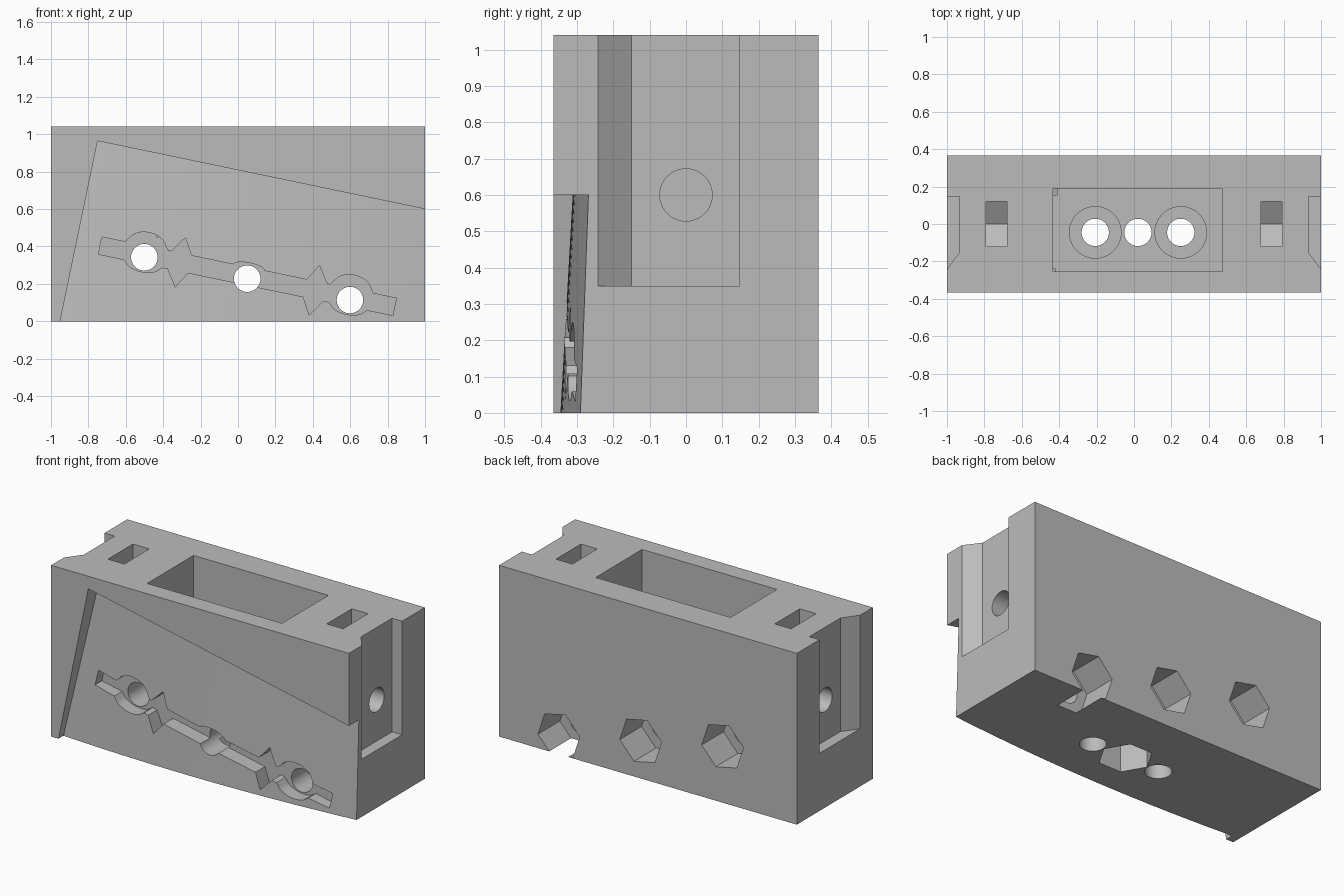
import bpy
import bmesh
import math
from mathutils import Vector, Matrix

if "Cube" in bpy.data.objects:
    bpy.data.objects.remove(bpy.data.objects["Cube"], do_unlink=True)

TILT = math.atan(0.208)
COS, SIN = math.cos(TILT), math.sin(TILT)


def tilted(u, y, v):
    """Point in the slanted frame of the front recess."""
    return Vector((u * COS + v * SIN, y, v * COS - u * SIN))


def prism(name, outline, offset):
    """Solid made by sweeping a closed outline along an offset."""
    bm = bmesh.new()
    face = bm.faces.new([bm.verts.new(p) for p in outline])
    swept = bmesh.ops.extrude_face_region(bm, geom=[face])["geom"]
    bmesh.ops.translate(bm, vec=Vector(offset),
                        verts=[g for g in swept if isinstance(g, bmesh.types.BMVert)])
    bmesh.ops.recalc_face_normals(bm, faces=bm.faces)
    mesh = bpy.data.meshes.new(name)
    bm.to_mesh(mesh)
    bm.free()
    obj = bpy.data.objects.new(name, mesh)
    bpy.context.collection.objects.link(obj)
    return obj


def ring(radius, sides):
    return [(radius * math.cos(2 * math.pi * i / sides),
             radius * math.sin(2 * math.pi * i / sides)) for i in range(sides)]


def upright(name, x, y, low, high, radius, sides=48):
    return prism(name, [(x + a, y + b, low) for a, b in ring(radius, sides)],
                 (0, 0, high - low))


def through(name, u, v, front, back, radius, sides=48):
    return prism(name, [tilted(u + a, front, v + b) for a, b in ring(radius, sides)],
                 (0, back - front, 0))


# Main block
W, D, H = 1.0, 0.365, 1.04
block = prism("clamp_block", [(-W, -D, 0), (W, -D, 0), (W, D, 0), (-W, D, 0)], (0, 0, H))
cutters = []

# Slanted front recess with a gently bulging, leaning floor
LOW, TOP = -0.4, 0.791
U0, U1, STEPS = -0.931, 1.25, 40


def floor_y(u, v):
    return -0.345 + 0.055 * v + 0.045 * u * u


section = [U0 + (U1 - U0) * i / STEPS for i in range(STEPS + 1)]
recess = prism("front_recess", [tilted(u, floor_y(u, LOW), LOW) for u in section]
               + [tilted(U1, -0.6, LOW), tilted(U0, -0.6, LOW)],
               tilted(0, 0, TOP - LOW))
for vert in recess.data.vertices:
    u = vert.co.x * COS - vert.co.z * SIN
    v = vert.co.x * SIN + vert.co.z * COS
    if v > 0 and vert.co.y > -0.55:
        vert.co.y = floor_y(u, v)
cutters.append(recess)

# Outline of the groove: bar, spikes and rounded swellings
MID, FLOOR = 0.246, -0.24


def groove_edge(side):
    bar = 0.047
    bump, rise = (0.118, 0.122) if side > 0 else (0.105, 0.092)
    half = [(0.804, bar), (0.56 + bump, bar)]
    for i in range(1, 12):
        a = math.pi * i / 12
        half.append((0.56 + 0.9 * bump * math.cos(a),
                     bar + (rise - bar) * math.sin(a)))
    half += [(0.56 - bump, bar), (0.425, bar), (0.366, 0.135), (0.315, bar)]
    centre = []
    if side > 0:
        centre = [(0.085 * math.cos(math.pi * i / 10),
                   bar + 0.025 * math.sin(math.pi * i / 10)) for i in range(11)]
    full = half + centre + [(-u, v) for u, v in reversed(half)]
    return [(u, MID + side * v) for u, v in full]


outline = groove_edge(1) + groove_edge(-1)[::-1]
cutters.append(prism("front_groove", [tilted(u, -0.6, v) for u, v in outline],
                     (0, FLOOR + 0.6, 0)))

# Three cross holes with hexagonal nut traps in the back
for i, u in enumerate((-0.56, 0.002, 0.563)):
    cutters.append(through("cross_hole", u, 0.233, -0.6, 0.6, 0.071))
    cutters.append(through("back_nut_trap", u, 0.233, 0.155, 0.6, 0.143, 6))

# Top pocket with counterbores, vertical holes and an underside nut trap
X0, X1, Y0, Y1 = -0.432, 0.474, -0.255, 0.19
cutters.append(prism("top_pocket", [(X0, Y0, 0.45), (X1, Y0, 0.45),
                                    (X1, Y1, 0.45), (X0, Y1, 0.45)], (0, 0, 1)))
for x in (-0.207, 0.25):
    cutters.append(upright("counterbore", x, -0.045, 0.36, 0.7, 0.138))
    cutters.append(upright("vertical_hole", x, -0.045, -0.2, 0.7, 0.073))
cutters.append(upright("centre_hole", 0.021, -0.045, -0.2, 0.7, 0.073))
cutters.append(upright("underside_nut_trap", 0.021, -0.045, -0.2, 0.18, 0.15, 6))

# Side channels, side holes and drop-in nut slots, mirrored left and right
for s in (-1, 1):
    channel = [(1.04, 0.147), (0.932, 0.147), (0.932, -0.15), (1.0, -0.242), (1.04, -0.296)]
    cutters.append(prism("side_channel", [(s * x, y, 0.35) for x, y in channel], (0, 0, 1)))
    cutters.append(prism("side_hole", [(s * 1.1, a, 0.6 + b) for a, b in ring(0.072, 48)],
                         (-s * 0.5, 0, 0)))
    slot = [(-0.12, 1.2), (-0.12, 0.53), (0, 0.46), (0.12, 0.53), (0.12, 1.2)]
    cutters.append(prism("nut_slot", [(s * 0.68, y, z) for y, z in slot], (s * 0.11, 0, 0)))

# Carve every cutter out of the block
bpy.ops.object.select_all(action="DESELECT")
bpy.context.view_layer.objects.active = block
block.select_set(True)
for cutter in cutters:
    cutter.hide_render = True
    mod = block.modifiers.new("carve", "BOOLEAN")
    mod.operation = "DIFFERENCE"
    mod.solver = "EXACT"
    mod.object = cutter
    bpy.ops.object.modifier_apply(modifier=mod.name)
    bpy.data.objects.remove(cutter, do_unlink=True)

# Plain grey finish
grey = bpy.data.materials.new("plain_grey")
grey.use_nodes = True
colour = (0.5, 0.5, 0.5, 1)
grey.diffuse_color = colour
grey.node_tree.nodes["Principled BSDF"].inputs["Base Color"].default_value = colour
block.data.materials.clear()
block.data.materials.append(grey)
bpy.ops.object.shade_smooth_by_angle(angle=math.radians(30))
